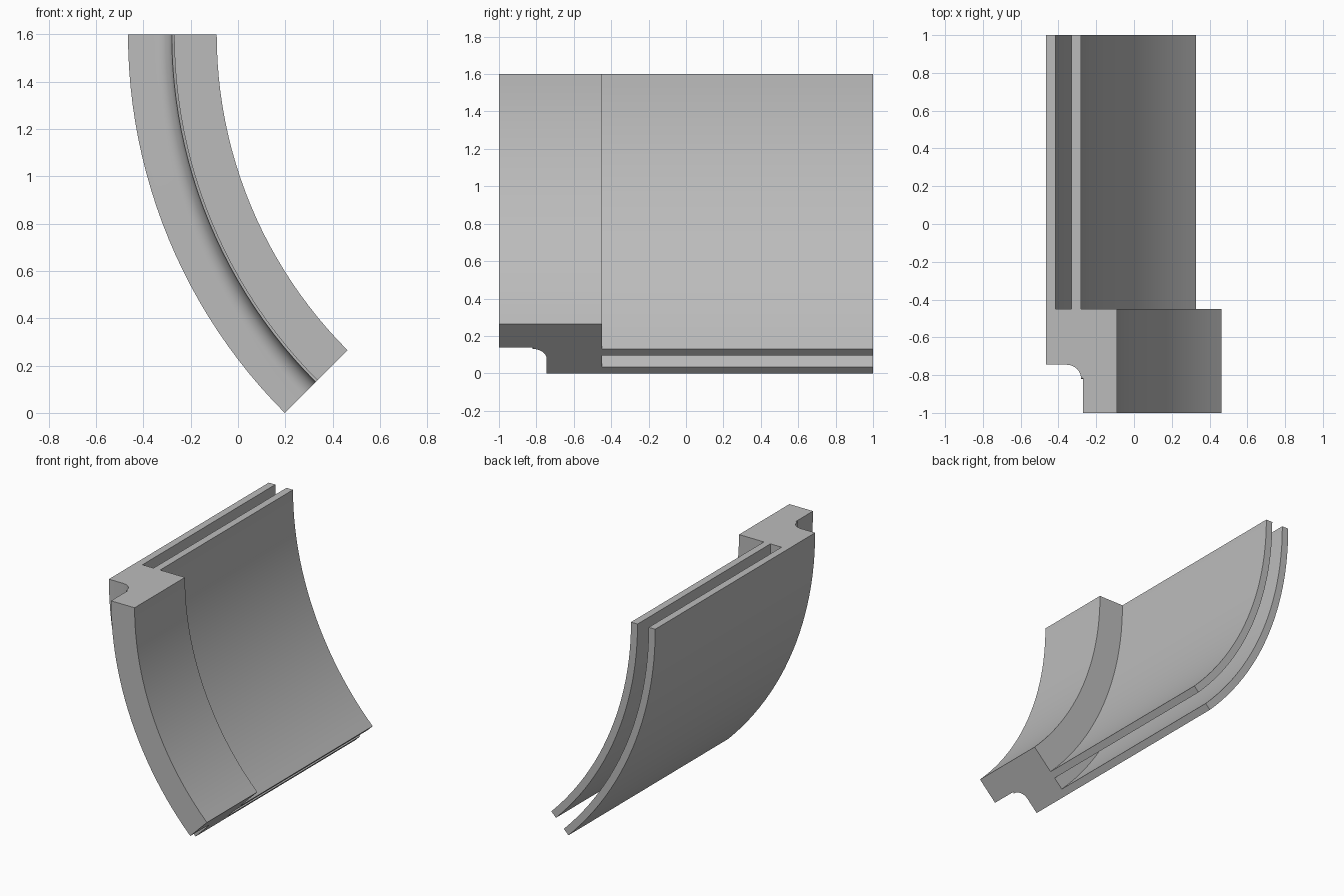
import bpy
import bmesh
from math import radians, sin, cos
from mathutils import Matrix, Vector

cube = bpy.data.objects.get("Cube")
if cube:
    bpy.data.objects.remove(cube)

grey = bpy.data.materials.new("plain grey")
grey.use_nodes = True
colour = (0.5, 0.5, 0.5, 1)
grey.diffuse_color = colour
grey.node_tree.nodes["Principled BSDF"].inputs["Base Color"].default_value = colour

# The arc axis runs along y through this point
AXIS = Vector((1.798, 0, 1.6))
SWEEP, STEPS = radians(45), 24

# Cross-section at the top edge as (x, y): outer wall, slot, inner wall, lip
back, shoulder, rim = 1.0, -0.45, -0.745
section = [(-0.465, rim), (-0.465, back), (-0.415, back), (-0.415, shoulder),
           (-0.33, shoulder), (-0.33, back), (-0.28, back), (-0.28, shoulder),
           (-0.09, shoulder), (-0.09, -1), (-0.27, -1), (-0.27, -0.815)]
# Rounded inner corner of the front rebate
radius = 0.075
for i in range(9):
    a = radians(90) * i / 8
    section.append((-0.28 - radius + radius * cos(a), rim - radius + radius * sin(a)))

# Sweep the section round the axis
bm = bmesh.new()
verts = [bm.verts.new((x, y, AXIS.z)) for x, y in section]
face = bm.faces.new(verts)
start = bmesh.ops.duplicate(bm, geom=[face])["geom"]
bmesh.ops.spin(bm, geom=[face] + list(face.edges) + verts, cent=AXIS,
               axis=(0, -1, 0), angle=SWEEP, steps=STEPS, use_duplicate=False)
bmesh.ops.remove_doubles(bm, verts=bm.verts, dist=0.0005)
bmesh.ops.recalc_face_normals(bm, faces=bm.faces)

mesh = bpy.data.meshes.new("curved_slotted_panel")
bm.to_mesh(mesh)
bm.free()
mesh.materials.append(grey)
panel = bpy.data.objects.new("curved_slotted_panel", mesh)
bpy.context.collection.objects.link(panel)

# Smooth the curved walls, keep the corners crisp
bpy.ops.object.select_all(action="DESELECT")
panel.select_set(True)
bpy.context.view_layer.objects.active = panel
bpy.ops.object.shade_smooth_by_angle(angle=radians(30))
